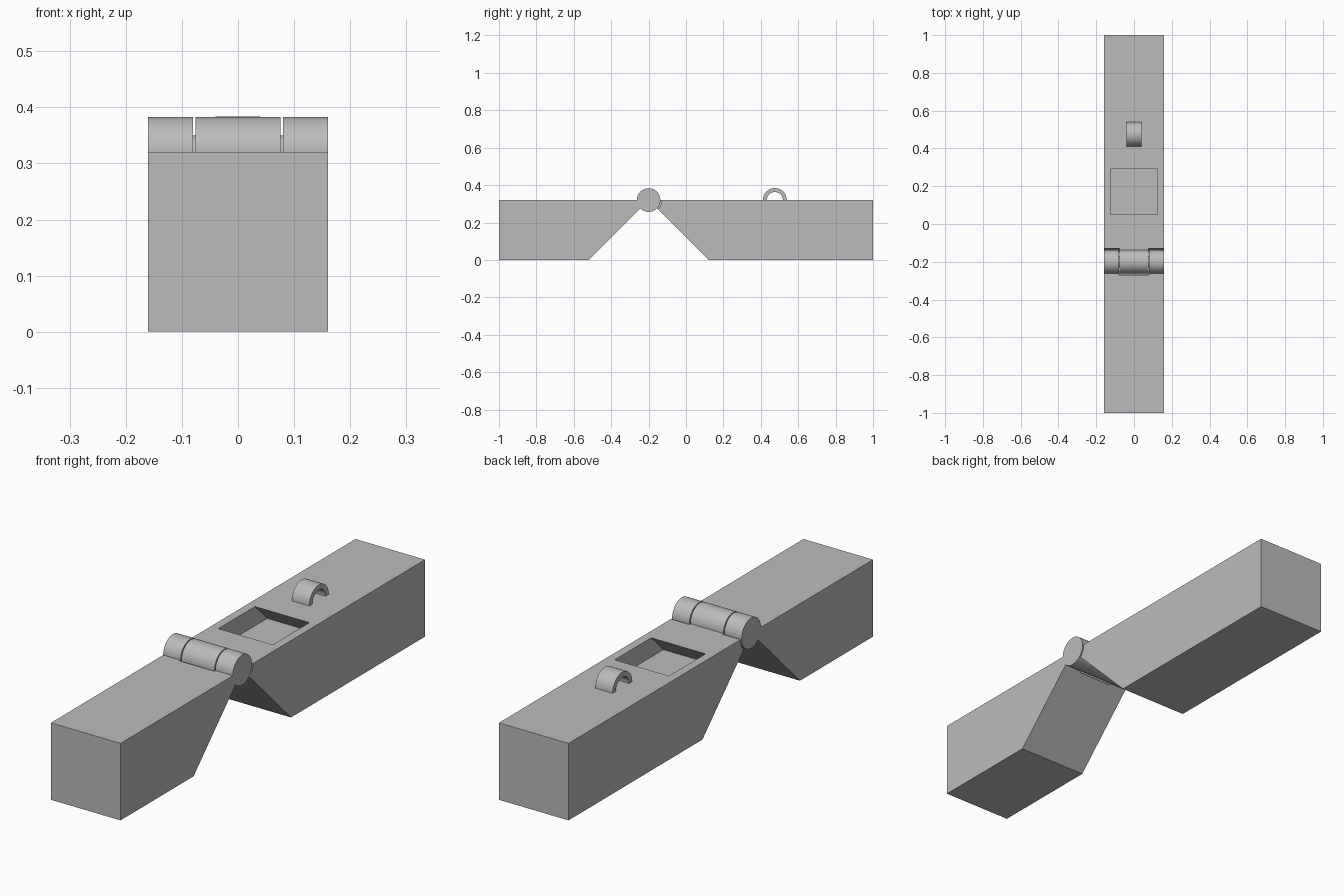
import bpy, bmesh, math

old = bpy.data.objects.get("Cube")
if old:
    bpy.data.objects.remove(old, do_unlink=True)

# Single grey material
grey = bpy.data.materials.new("plain_grey")
grey.use_nodes = True
grey.diffuse_color = (0.5, 0.5, 0.5, 1)
grey.node_tree.nodes["Principled BSDF"].inputs["Base Color"].default_value = (0.5, 0.5, 0.5, 1)

W = 0.16                  # half width of the bars
TOP = 0.32                # bar height, also the hinge axis height
HINGE_Y = -0.2
R = 0.063                 # knuckle radius
CLEAR = 0.07              # clearance radius
SPLIT, GAP = 0.076, 0.004 # where the knuckles part


def arc(cy, cz, r, a0, a1, n):
    """Points along an arc in the YZ plane, angles in degrees."""
    angles = [math.radians(a0 + (a1 - a0) * i / n) for i in range(n + 1)]
    return [(cy + r * math.cos(a), cz + r * math.sin(a)) for a in angles]


def prism(name, profile, x0, x1, smooth=False):
    """Extrude a YZ profile from x0 to x1."""
    bm = bmesh.new()
    face = bm.faces.new([bm.verts.new((x0, y, z)) for y, z in profile])
    ext = bmesh.ops.extrude_face_region(bm, geom=[face])["geom"]
    bmesh.ops.translate(bm, vec=(x1 - x0, 0, 0),
                        verts=[v for v in ext if isinstance(v, bmesh.types.BMVert)])
    bmesh.ops.recalc_face_normals(bm, faces=bm.faces)
    mesh = bpy.data.meshes.new(name)
    bm.to_mesh(mesh)
    bm.free()
    mesh.materials.append(grey)
    obj = bpy.data.objects.new(name, mesh)
    bpy.context.collection.objects.link(obj)
    if smooth:
        shade(obj)
    return obj


def activate(obj):
    bpy.ops.object.select_all(action='DESELECT')
    obj.select_set(True)
    bpy.context.view_layer.objects.active = obj


def shade(obj):
    activate(obj)
    bpy.ops.object.shade_smooth_by_angle(angle=math.radians(30))


def barrel(name, r, x0, x1, smooth=True):
    """Cylinder along the hinge axis."""
    return prism(name, arc(HINGE_Y, TOP, r, 0, 360, 64)[:-1], x0, x1, smooth)


def cut(obj, cutter):
    cutter.hide_render = True
    mod = obj.modifiers.new("cut", 'BOOLEAN')
    mod.operation, mod.solver, mod.object = 'DIFFERENCE', 'EXACT', cutter
    activate(obj)
    bpy.ops.object.modifier_apply(modifier=mod.name)
    bpy.data.objects.remove(cutter, do_unlink=True)


# Front bar, mitred under the hinge and cleared for the middle knuckle
front_bar = prism("front_bar", [(-1, 0), (HINGE_Y - TOP, 0), (HINGE_Y, TOP), (-1, TOP)], -W, W)
cut(front_bar, barrel("clearance", CLEAR, -SPLIT - GAP, SPLIT + GAP, False))
shade(front_bar)

# Rear bar, cleared for the outer knuckles
rear_bar = prism("rear_bar", [(1, 0), (HINGE_Y + TOP, 0), (HINGE_Y, TOP), (1, TOP)], -W, W)
for x0, x1 in ((SPLIT, 0.2), (-0.2, -SPLIT)):
    cut(rear_bar, barrel("clearance", CLEAR, x0, x1, False))

# Dovetail pocket in the top of the rear bar
D, OVER = 0.08, 0.02
pocket = [(0.05, TOP + OVER), (0.05, TOP), (0.05 - D, TOP - D),
          (0.29 + D, TOP - D), (0.29, TOP), (0.29, TOP + OVER)]
cut(rear_bar, prism("pocket", pocket, -0.125, 0.125))
shade(rear_bar)

# Hinge knuckles and pin
barrel("middle_knuckle", R, -SPLIT, SPLIT)
barrel("left_knuckle", R, SPLIT + GAP, W)
barrel("right_knuckle", R, -W, -SPLIT - GAP)
barrel("hinge_pin", 0.03, -0.1, 0.1)

# Half-ring loop on the rear bar
LOOP_Y = 0.475
ring = arc(LOOP_Y, TOP, 0.064, 0, 180, 32) + arc(LOOP_Y, TOP, 0.043, 180, 0, 32)
prism("top_loop", ring, -0.04, 0.04, True)
